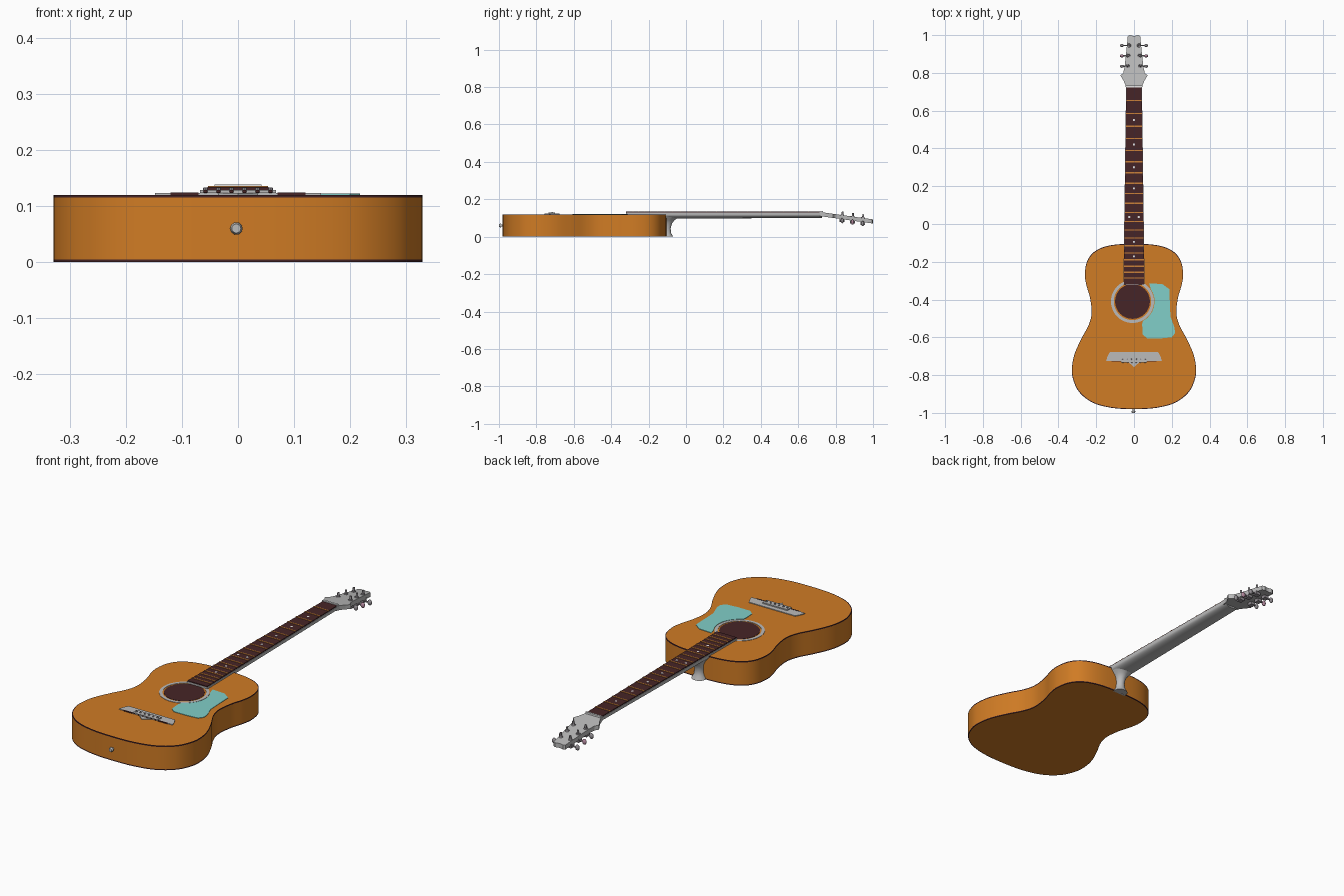
import bpy, bmesh, math
from mathutils import Vector

if "Cube" in bpy.data.objects:
    bpy.data.objects.remove(bpy.data.objects["Cube"])


def material(name, rgb):
    m = bpy.data.materials.new(name)
    m.diffuse_color = (*rgb, 1)
    m.use_nodes = True
    m.node_tree.nodes["Principled BSDF"].inputs["Base Color"].default_value = m.diffuse_color
    return m


ORANGE = material("orange wood", (0.63, 0.20, 0.018))
DARK = material("dark brown", (0.062, 0.018, 0.020))
GREY = material("light grey", (0.50, 0.50, 0.50))
METAL = material("tuner metal", (0.30, 0.28, 0.30))
TEAL = material("teal", (0.22, 0.62, 0.58))
GOLD = material("fret gold", (0.60, 0.22, 0.04))
PEARL = material("pearl", (0.80, 0.80, 0.80))
PINK = material("dusty pink", (0.45, 0.25, 0.34))


def finish(bm, name, mats, smooth=True):
    bmesh.ops.recalc_face_normals(bm, faces=bm.faces[:])
    me = bpy.data.meshes.new(name)
    bm.to_mesh(me)
    bm.free()
    for m in mats:
        me.materials.append(m)
    ob = bpy.data.objects.new(name, me)
    bpy.context.collection.objects.link(ob)
    if smooth:
        bpy.ops.object.select_all(action='DESELECT')
        ob.select_set(True)
        bpy.context.view_layer.objects.active = ob
        bpy.ops.object.shade_smooth_by_angle(angle=math.radians(35))
    return ob


def loft(name, rings, mats, bands=None, smooth=True):
    """Skin closed rings of equal length and cap both ends."""
    bm = bmesh.new()
    vs = [[bm.verts.new(p) for p in r] for r in rings]
    n = len(rings[0])
    for k in range(len(vs) - 1):
        for i in range(n):
            j = (i + 1) % n
            f = bm.faces.new((vs[k][i], vs[k][j], vs[k + 1][j], vs[k + 1][i]))
            f.material_index = bands[k] if bands else 0
    bm.faces.new(vs[0][::-1])
    bm.faces.new(vs[-1])
    return finish(bm, name, mats, smooth)


def plate(name, pts, z0, z1, mat, smooth=True):
    return loft(name, [[(x, y, z) for x, y in pts] for z in (z0, z1)], [mat], smooth=smooth)


def mirrored(half):
    return half + [(-x, y) for x, y in reversed(half) if abs(x) > 1e-6]


def curve(pts, steps=5):
    """Closed Catmull-Rom curve through the points."""
    P, out, n = [Vector(p) for p in pts], [], len(pts)
    for i in range(n):
        a, b, c, d = P[i - 1], P[i], P[(i + 1) % n], P[(i + 2) % n]
        for s in range(steps):
            t = s / steps
            v = 0.5 * (2 * b + (c - a) * t + (2 * a - 5 * b + 4 * c - d) * t * t
                       + (3 * b - a - 3 * c + d) * t ** 3)
            out.append((v.x, v.y))
    return out


def circle(cx, cy, r, n=48):
    return [(cx + r * math.cos(2 * math.pi * i / n), cy + r * math.sin(2 * math.pi * i / n))
            for i in range(n)]


def rod(name, a, b, r0, r1, mat, n=16):
    a, b = Vector(a), Vector(b)
    bm = bmesh.new()
    bmesh.ops.create_cone(bm, cap_ends=True, segments=n, radius1=r0, radius2=r1, depth=(b - a).length)
    bm.transform((b - a).to_track_quat('Z', 'Y').to_matrix().to_4x4())
    bmesh.ops.translate(bm, verts=bm.verts[:], vec=(a + b) / 2)
    return finish(bm, name, [mat])


def ball(name, c, size, mat):
    bm = bmesh.new()
    bmesh.ops.create_uvsphere(bm, u_segments=14, v_segments=10, radius=1)
    bmesh.ops.scale(bm, verts=bm.verts[:], vec=size)
    bmesh.ops.translate(bm, verts=bm.verts[:], vec=c)
    return finish(bm, name, [mat])


# Body with dark binding along both rims
half = [(0, -0.98), (0.12, -0.973), (0.22, -0.945), (0.29, -0.89), (0.323, -0.82), (0.328, -0.76),
        (0.315, -0.69), (0.28, -0.61), (0.24, -0.535), (0.224, -0.47), (0.233, -0.39), (0.253, -0.32),
        (0.26, -0.26), (0.245, -0.19), (0.2, -0.14), (0.12, -0.112), (0, -0.105)]
outline = curve(mirrored(half))


def body_ring(z, s=1.0):
    return [(x * s, -0.54 + (y + 0.54) * s, z) for x, y in outline]


loft("body", [body_ring(0, 0.991), body_ring(0), body_ring(0.005), body_ring(0.115),
              body_ring(0.12), body_ring(0.12, 0.991)], [ORANGE, DARK], [1, 1, 0, 1, 1])

# Sound hole and rosette
HX, HY = -0.008, -0.41
plate("sound_hole", circle(HX, HY, 0.092), 0.119, 0.1212, DARK)
bm = bmesh.new()
prof = [(0.099, 0.119), (0.099, 0.1218), (0.114, 0.1218), (0.114, 0.119)]
rings = [[bm.verts.new((x, y, z)) for x, y in circle(HX, HY, r)] for r, z in prof]
for k in range(4):
    for i in range(48):
        j = (i + 1) % 48
        bm.faces.new((rings[k][i], rings[k][j], rings[(k + 1) % 4][j], rings[(k + 1) % 4][i]))
finish(bm, "rosette", [GREY])

# Pickguard, hugging the rosette
guard = [(0.08, -0.314), (0.15, -0.318), (0.187, -0.345), (0.19, -0.42), (0.193, -0.49), (0.215, -0.55),
         (0.217, -0.578), (0.20, -0.6), (0.14, -0.606), (0.07, -0.606), (0.046, -0.585), (0.043, -0.53)]
guard += [(HX + 0.117 * math.cos(math.radians(a)), HY + 0.117 * math.sin(math.radians(a)))
          for a in range(-62, 41, 12)]
plate("pickguard", guard, 0.119, 0.1222, TEAL)

# Bridge, saddle and pins
plate("bridge", mirrored([(0, -0.757), (0.014, -0.745), (0.035, -0.728), (0.148, -0.726),
                          (0.14, -0.7), (0.127, -0.677)]), 0.119, 0.1235, GREY, False)
plate("bridge_step", mirrored([(0.068, -0.732), (0.068, -0.70)]), 0.123, 0.129, GREY, False)
for s in (-1, 1):
    plate("bridge_slot", [(s * 0.07, -0.729), (s * 0.12, -0.729), (s * 0.12, -0.724), (s * 0.07, -0.724)],
          0.12, 0.1245, DARK, False)
for i in range(6):
    x = -0.058 + 0.0232 * i
    rod("bridge_pin", (x, -0.716, 0.125), (x, -0.716, 0.133), 0.005, 0.004, METAL, 10)
    ball("string_end", (x, -0.733, 0.126), (0.004, 0.003, 0.003), DARK)


# Neck: half-round underside, flat top
def neck_w(y):
    return 0.042 + (0.725 - y) * 0.0135


def neck_ring(y, bottom):
    w = neck_w(y)
    arc = [(w * math.cos(math.pi * i / 14), y, 0.117 - (0.117 - bottom) * math.sin(math.pi * i / 14))
           for i in range(15)]
    return [(w, y, 0.129)] + arc + [(-w, y, 0.129)]


loft("neck", [neck_ring(0.728, 0.101), neck_ring(-0.11, 0.096)], [GREY])
plate("neck_over_body", mirrored([(neck_w(-0.322), -0.322), (neck_w(-0.1), -0.1)]), 0.119, 0.129, GREY, False)

# Heel: stacked half-ellipses that narrow then flare
heel = [(0.0, -0.070, 0.036), (0.006, -0.072, 0.034), (0.02, -0.080, 0.026), (0.045, -0.082, 0.022),
        (0.07, -0.075, 0.024), (0.088, -0.062, 0.032), (0.1, -0.045, 0.043), (0.112, -0.02, 0.05)]
loft("heel", [[(w * math.cos(math.pi * i / 12), -0.115 + (y + 0.115) * math.sin(math.pi * i / 12) ** 0.7, z)
               for i in range(13)] for z, y, w in heel], [GREY])

# Fretboard, frets and position dots
plate("fretboard", mirrored([(neck_w(-0.32) - 0.002, -0.32), (neck_w(0.725) - 0.002, 0.725)]),
      0.128, 0.1335, DARK, False)


def fret_y(n):
    return 0.725 - n * (0.0725 - 0.0011 * n)


for n in range(1, 21):
    y = fret_y(n)
    w = neck_w(y) - 0.002
    plate("fret", [(-w, y - 0.003), (w, y - 0.003), (w, y + 0.003), (-w, y + 0.003)], 0.133, 0.1358, GOLD, False)
for n in (2.5, 4.5, 6.5, 8.5, 11.5, 14.5, 16.5):
    for x in ((-0.025, 0.025) if n == 11.5 else (0,)):
        plate("position_dot", circle(x, fret_y(n), 0.006, 12), 0.133, 0.1342, PEARL)
plate("nut", mirrored([(0.042, 0.722), (0.042, 0.732)]), 0.125, 0.138, PEARL, False)


# Headstock, sloping back
def head_z(y):
    return 0.131 - 0.14 * (y - 0.725)


head = mirrored([(0.042, 0.715), (0.045, 0.735), (0.057, 0.762), (0.072, 0.786), (0.057, 0.80), (0.05, 0.83),
                 (0.042, 0.9), (0.035, 0.97), (0.033, 0.994), (0.022, 1.0), (0.006, 0.996)])
loft("headstock", [[(x, y, head_z(y) - d) for x, y in head] for d in (0.022, 0)], [GREY], smooth=False)

# Six tuners: post, washer, gear case, shaft and button
for s in (-1, 1):
    for y, x in ((0.835, 0.034), (0.89, 0.03), (0.945, 0.026)):
        z = head_z(y)
        x *= s
        rod("tuner_post", (x, y, z - 0.03), (x, y + 0.003, z + 0.02), 0.006, 0.005, METAL, 12)
        rod("tuner_washer", (x, y, z - 0.002), (x, y, z + 0.004), 0.011, 0.009, METAL, 12)
        plate("gear_case", [(x - 0.012, y - 0.013), (x + 0.012, y - 0.013), (x + 0.012, y + 0.013),
                            (x - 0.012, y + 0.013)], z - 0.037, z - 0.018, METAL, False)
        rod("tuner_shaft", (x, y, z - 0.03), (s * 0.06, y, z - 0.03), 0.004, 0.004, METAL, 10)
        ball("tuner_button", (s * 0.064, y, z - 0.03), (0.011, 0.008, 0.014), PINK if y == 0.89 else METAL)

# Strap pin at the tail
rod("strap_pin_stem", (-0.003, -0.97, 0.06), (-0.003, -0.992, 0.06), 0.007, 0.005, GREY)
rod("strap_pin_head", (-0.003, -0.99, 0.06), (-0.003, -1.0, 0.06), 0.011, 0.008, GREY)
